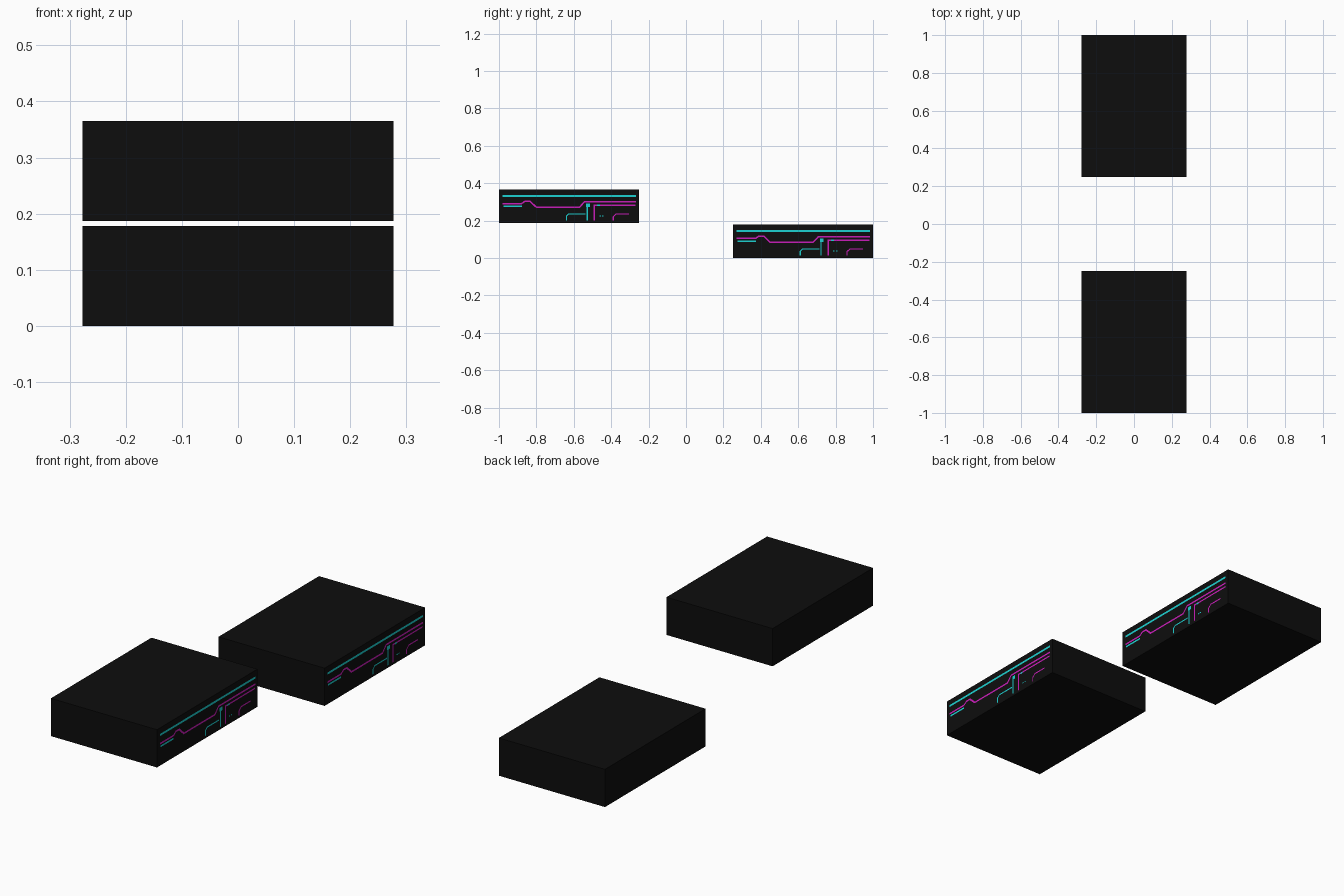
import bpy, bmesh
from mathutils import Vector

if "Cube" in bpy.data.objects:
    bpy.data.objects.remove(bpy.data.objects["Cube"])

HALF_W, LENGTH, HEIGHT = 0.277, 0.75, 0.178


def material(name, rgb):
    m = bpy.data.materials.new(name)
    m.diffuse_color = (*rgb, 1)
    m.use_nodes = True
    m.node_tree.nodes["Principled BSDF"].inputs["Base Color"].default_value = m.diffuse_color
    return m


BLACK = material("black_casing", (0.004, 0.004, 0.004))
CYAN = material("cyan_trace", (0.012, 0.65, 0.65))
MAGENTA = material("magenta_trace", (0.6, 0.012, 0.5))

# Circuit traces as (y, z) paths measured from the low corner of the side face
CYAN_PATHS = [
    (0.010, [(0.02, 0.145), (0.733, 0.145)]),
    (0.008, [(0.025, 0.090), (0.123, 0.090)]),
    (0.006, [(0.361, 0.012), (0.361, 0.037), (0.373, 0.048), (0.463, 0.048)]),
    (0.007, [(0.472, 0.012), (0.472, 0.095)]),
    (0.018, [(0.466, 0.094), (0.486, 0.094)]),
    (0.008, [(0.525, 0.094), (0.540, 0.094)]),
    (0.005, [(0.537, 0.037), (0.545, 0.037)]),
    (0.005, [(0.551, 0.037), (0.559, 0.037)]),
]
MAGENTA_PATHS = [
    (0.008, [(0.02, 0.104), (0.122, 0.104), (0.140, 0.117), (0.165, 0.117),
             (0.199, 0.085), (0.431, 0.085), (0.458, 0.114), (0.733, 0.114)]),
    (0.007, [(0.510, 0.012), (0.510, 0.095), (0.730, 0.095)]),
    (0.006, [(0.611, 0.012), (0.611, 0.034), (0.627, 0.048), (0.696, 0.048)]),
]


def box(name, y0, z0):
    bpy.ops.mesh.primitive_cube_add(size=1, location=(0, y0 + LENGTH / 2, z0 + HEIGHT / 2))
    ob = bpy.context.object
    ob.name = name
    ob.scale = (2 * HALF_W, LENGTH, HEIGHT)
    ob.data.materials.append(BLACK)


def traces(name, paths, mat, y0, z0):
    """Flat mitred ribbons lying just outside the +x face."""
    bm = bmesh.new()
    for width, path in paths:
        pts = [Vector(p) for p in path]
        dirs = [(b - a).normalized() for a, b in zip(pts, pts[1:])]
        prev = None
        for i, p in enumerate(pts):
            d0, d1 = dirs[max(i - 1, 0)], dirs[min(i, len(dirs) - 1)]
            t = (d0 + d1).normalized()
            off = Vector((-t.y, t.x)) * width / 2 / t.dot(d0)
            pair = [bm.verts.new((HALF_W + 0.0008, y0 + q.x, z0 + q.y)) for q in (p - off, p + off)]
            if prev:
                bm.faces.new((prev[0], pair[0], pair[1], prev[1]))
            prev = pair
    me = bpy.data.meshes.new(name)
    bm.to_mesh(me)
    bm.free()
    me.materials.append(mat)
    bpy.context.collection.objects.link(bpy.data.objects.new(name, me))


# Raised block at the front, low block at the back
for label, y0, z0 in (("front", -1.0, 0.187), ("back", 0.25, 0.0)):
    box(label + "_block", y0, z0)
    traces(label + "_cyan_traces", CYAN_PATHS, CYAN, y0, z0)
    traces(label + "_magenta_traces", MAGENTA_PATHS, MAGENTA, y0, z0)
